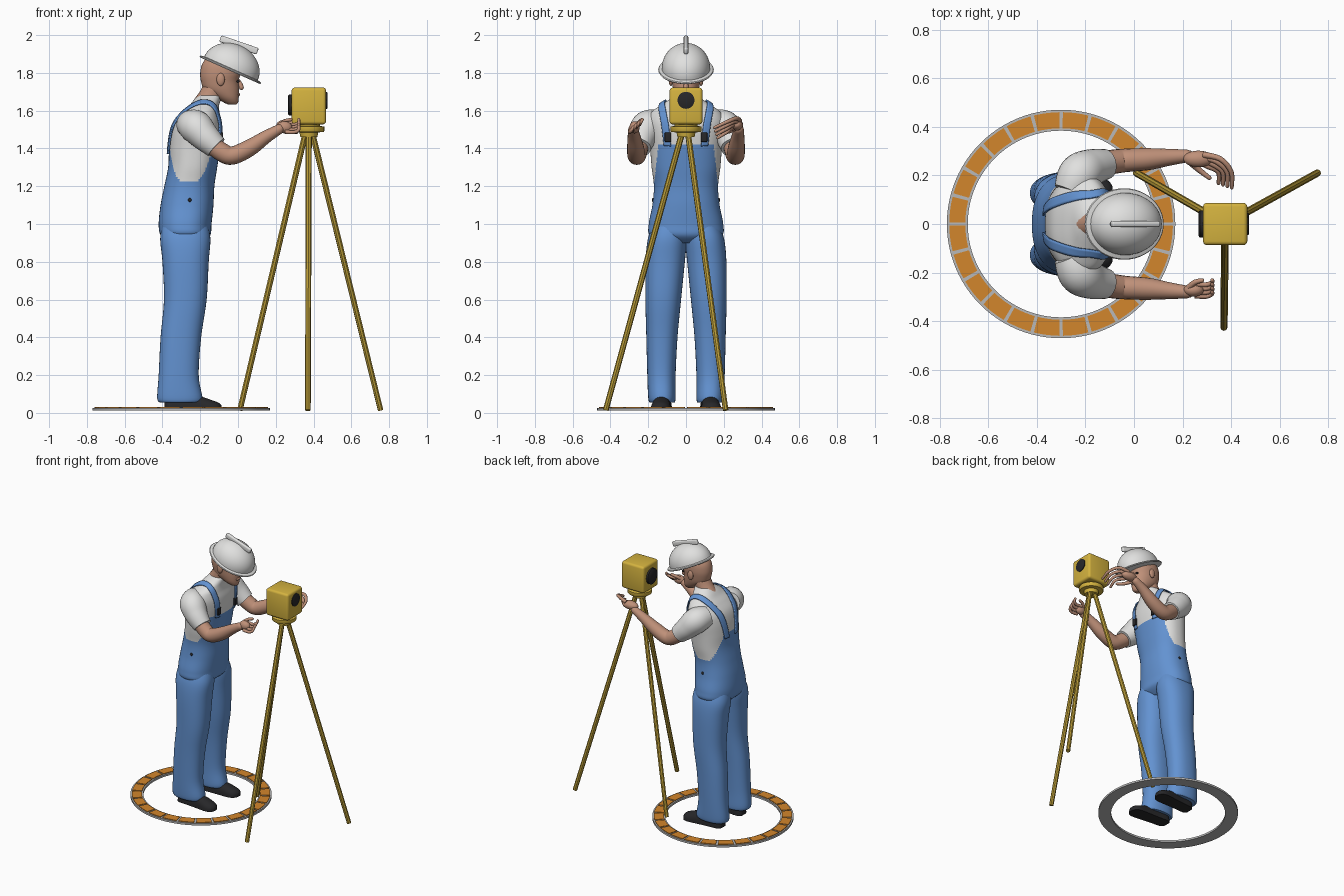
import bpy, bmesh, math
from mathutils import Vector
from mathutils.bvhtree import BVHTree

if "Cube" in bpy.data.objects:
    bpy.data.objects.remove(bpy.data.objects["Cube"])

def material(name, r, g, b):
    m = bpy.data.materials.new(name)
    m.use_nodes = True
    m.diffuse_color = (r, g, b, 1)
    m.node_tree.nodes["Principled BSDF"].inputs["Base Color"].default_value = (r, g, b, 1)
    return m

BLUE = material("denim_blue", .125, .29, .64)
WHITE = material("off_white", .75, .75, .74)
SKIN = material("skin", .52, .28, .19)
YELLOW = material("instrument_yellow", .66, .45, .05)
OLIVE = material("tripod_yellow", .5, .34, .04)
BLACK = material("black", .02, .02, .022)
ORANGE = material("tile_orange", .65, .24, .025)
GREY = material("ring_grey", .48, .48, .48)

def finish(name, bm, mat, sharp=40, loc=(0, 0, 0), tilt=0):
    bmesh.ops.recalc_face_normals(bm, faces=bm.faces)
    me = bpy.data.meshes.new(name)
    bm.to_mesh(me)
    bm.free()
    me.materials.append(mat)
    me.shade_smooth()
    me.set_sharp_from_angle(angle=math.radians(sharp))
    ob = bpy.data.objects.new(name, me)
    ob.location, ob.rotation_euler = loc, (0, math.radians(tilt), 0)
    bpy.context.collection.objects.link(ob)
    return ob

def loft(name, rings, mat, loop=False, sharp=40):
    """Skin a list of point rings; cap the ends unless it loops."""
    bm = bmesh.new()
    rows = [[bm.verts.new(p) for p in ring] for ring in rings]
    n = len(rows[0])
    for a, b in zip(rows, rows[1:] + rows[:1] if loop else rows[1:]):
        for i in range(n):
            bm.faces.new((a[i], a[(i + 1) % n], b[(i + 1) % n], b[i]))
    if not loop:
        bm.faces.new(rows[0])
        bm.faces.new(rows[-1])
    return finish(name, bm, mat, sharp)

def circle(seg):
    return [(math.cos(math.tau * i / seg), math.sin(math.tau * i / seg)) for i in range(seg)]

def smooth(rows, steps):
    """Catmull-Rom interpolation of tuples."""
    out = []
    for i in range(len(rows) - 1):
        p = [rows[max(0, min(len(rows) - 1, i + k))] for k in (-1, 0, 1, 2)]
        for t in [s / steps for s in range(steps)]:
            out.append([b + t * ((c - a) + t * (2 * a - 5 * b + 4 * c - d + t * (3 * b - a - 3 * c + d))) / 2
                        for a, b, c, d in zip(*p)])
    return out + [list(rows[-1])]

def slices(sections, steps, seg, power=2.3):
    """Rounded rings from (z, x back, x front, y low, y high)."""
    outline = [[math.copysign(abs(v) ** (2 / power), v) for v in p] for p in circle(seg)]
    return [[((b + f + (f - b) * c) / 2, (lo + hi + (hi - lo) * s) / 2, z) for c, s in outline]
            for z, b, f, lo, hi in smooth(sections, steps)]

def tube(name, pts, mat, seg=16, steps=5, tip=True):
    """Round tube through (x, y, z, radius) points, with an optional rounded tip."""
    path = smooth(pts, steps)
    if tip:
        end, r = Vector(path[-1][:3]), path[-1][3]
        way = (end - Vector(path[-2][:3])).normalized()
        path += [[*(end + way * r * f), r * k] for f, k in ((.6, .8), (.95, .3))]
    rings = []
    for i, (x, y, z, r) in enumerate(path):
        a, b = path[max(i - 1, 0)], path[min(i + 1, len(path) - 1)]
        q = (Vector(b[:3]) - Vector(a[:3])).to_track_quat('Z', 'Y')
        rings.append([Vector((x, y, z)) + q @ Vector((r * c, r * s, 0)) for c, s in circle(seg)])
    return loft(name, rings, mat)

def box(name, loc, size, mat, bevel, tilt=0):
    bm = bmesh.new()
    bmesh.ops.create_cube(bm, size=1)
    bmesh.ops.scale(bm, vec=size, verts=bm.verts)
    bmesh.ops.bevel(bm, geom=bm.edges[:], offset=bevel, segments=3, profile=.5, affect='EDGES')
    finish(name, bm, mat, 40, loc, tilt)

def ball(name, loc, size, mat):
    bm = bmesh.new()
    bmesh.ops.create_uvsphere(bm, u_segments=20, v_segments=12, radius=1)
    bmesh.ops.scale(bm, vec=size, verts=bm.verts)
    finish(name, bm, mat, 40, loc)

def lathe(name, profile, mat, stretch=1):
    return loft(name, [[(r * stretch * c, r * s, z) for c, s in circle(48)] for r, z in profile], mat)

def arc_band(name, angles, r0, r1, z0, z1, mat, loop=False):
    corners = ((r0, z0), (r1, z0), (r1, z1), (r0, z1))
    loft(name, [[(r * math.cos(a) - .3, r * math.sin(a), z) for r, z in corners] for a in angles], mat, loop)

# Ground ring with tiles
arc_band("ground_ring", [math.tau * i / 96 for i in range(96)], .384, .47, .012, .026, GREY, True)
for i in range(24):
    arc_band("ring_tile", [math.tau * (i + .06 + .22 * k) / 24 for k in range(5)], .394, .46, .024, .031, ORANGE)

# Tripod and instrument
TX = .375
for x, y in ((.755, .21), (.37, -.425), (.01, .21)):
    tube("tripod_leg", [(x, y, .014, .015), (TX + (x - TX) * .05, y * .05, 1.48, .016)], OLIVE, 8, 1, False)
lathe("instrument_base", [(.045, 1.46), (.05, 1.485), (.078, 1.487), (.082, 1.492), (.082, 1.515), (.06, 1.52),
                          (.06, 1.54)], YELLOW).location.x = TX
box("instrument_body", (TX, 0, 1.625), (.182, .174, .195), YELLOW, .016)
for name, x0, x1, z, r in (("eyepiece_disc", .29, .266, 1.63, .056), ("lens_disc", .46, .474, 1.655, .045)):
    tube(name, [(x0, 0, z, r), (x1 * .8 + x0 * .2, 0, z, r), (x1, 0, z, r * .88)], BLACK, 32, 1, False)

# Torso: overalls below and as a bib, shirt elsewhere
torso = loft("torso", slices([
    (.9, -.37, -.19, -.1, .1), (.94, -.41, -.147, -.19, .19), (1, -.42, -.14, -.197, .197),
    (1.1, -.41, -.13, -.178, .178), (1.2, -.39, -.125, -.17, .17), (1.3, -.37, -.11, -.182, .182),
    (1.4, -.365, -.095, -.19, .19), (1.48, -.355, -.086, -.2, .2), (1.54, -.335, -.088, -.205, .205),
    (1.59, -.295, -.098, -.185, .185), (1.625, -.26, -.1, -.14, .14), (1.655, -.235, -.095, -.095, .095),
    (1.68, -.21, -.09, -.06, .06)], 8, 112), BLUE, sharp=70)
torso.data.materials.append(WHITE)
for f in torso.data.polygons:
    x, y, z = f.center
    top, taper = (1.425, .11) if f.normal.x > 0 else (1.4, .55)
    bib = z < top and abs(y) < .168 - taper * (z - 1.22)
    f.material_index = 0 if bib or z < 1.225 else 1
surface = BVHTree.FromPolygons([v.co for v in torso.data.vertices], [p.vertices[:] for p in torso.data.polygons])

for s, side in ((1, "left_"), (-1, "right_")):
    # Trouser leg and shoe
    leg = [(.055, -.415, -.2, .06, .192), (.08, -.428, -.188, .055, .2), (.2, -.42, -.208, .055, .205),
           (.4, -.41, -.195, .045, .21), (.6, -.392, -.166, .026, .215), (.8, -.4, -.155, .006, .214),
           (.92, -.412, -.146, -.005, .202), (1, -.4, -.16, -.005, .175)]
    loft(side + "trouser_leg", slices([(z, b, f, s * i, s * o) for z, b, f, i, o in leg], 5, 40), BLUE)
    shoe = smooth([(-.388, .025, .045), (-.365, .045, .075), (-.28, .047, .085), (-.2, .051, .075),
                   (-.14, .053, .056), (-.105, .042, .043), (-.088, .018, .028)], 4)
    loft(side + "shoe", [[(x, s * (.142 + .06 * x) + w * c, .012 + h * max(0, v) ** .7) for c, v in circle(28)]
                         for x, w, h in shoe], BLACK, sharp=60)

    # Sleeve and arm
    tube(side + "sleeve", [(-.26, s * .13, 1.53, .072), (-.225, s * .2, 1.515, .088), (-.175, s * .232, 1.462, .077),
                           (-.115, s * .247, 1.405, .062)], WHITE, 28, 6, False)
    tube(side + "arm", [(-.15, s * .243, 1.43, .05), (-.085, s * .256, 1.38, .05), (-.03, s * .262, 1.362, .048),
                        (.06, s * .267, 1.402, .045), (.15, s * .275, 1.462, .034), (.22, s * .28, 1.503, .026)], SKIN, 20)

    # Strap laid over the torso surface
    bm = bmesh.new()
    rows = []
    for x, y, z in smooth([(-.38, .055, 1.37), (-.34, .075, 1.5), (-.28, .105, 1.6), (-.18, .13, 1.66),
                           (-.1, .13, 1.6), (-.08, .115, 1.52), (-.08, .105, 1.41)], 7):
        hits = [surface.find_nearest((x, s * (y + k * .011), z)) for k in range(-2, 3)]
        rows.append([bm.verts.new(h[0] + h[1] * .008) for h in hits])
    for a, b in zip(rows, rows[1:]):
        for k in range(4):
            bm.faces.new((a[k], a[k + 1], b[k + 1], b[k]))
    solid = finish(side + "strap", bm, BLUE, 80).modifiers.new("thickness", 'SOLIDIFY')
    solid.thickness, solid.offset = .008, 0

    # Fittings and face details
    buckle = surface.find_nearest((-.06, s * .108, 1.455))[0]
    box(side + "buckle", buckle + Vector((.012, 0, 0)), (.016, .034, .05), BLACK, .004)
    ball(side + "hip_button", surface.find_nearest((-.25, s * .25, 1.135))[0], (.01, .006, .01), BLACK)
    ball(side + "ear", (-.092, s * .08, 1.765), (.022, .012, .034), SKIN)
    ball(side + "eye", (0, s * .031, 1.755), (.008, .012, .007), BLACK)

# Right hand: open, fingers forward and curling up
ball("right_palm", (.245, -.272, 1.512), (.042, .027, .032), SKIN)
for k in range(4):
    y, z = -.295 + .016 * k, 1.488 + .013 * k
    tube("right_finger", [(.25, y, z, .011), (.295, y - .003, z - .002, .01), (.32, y + .006, z + .008, .009),
                          (.322, y + .016, z + .026, .008)], SKIN, 10, 3)
tube("right_thumb", [(.225, -.262, 1.525, .013), (.25, -.24, 1.545, .011), (.28, -.232, 1.553, .009)], SKIN, 10, 3)

# Left hand: arched, fingers reaching toward the instrument
ball("left_palm", (.265, .268, 1.525), (.062, .034, .03), SKIN)
for k in range(4):
    d = -.018 * k
    tube("left_finger", [(.285, .285 - .012 * k, 1.545 + d * .7, .013), (.355 + d, .268 - .01 * k, 1.56 + d, .011),
                         (.4 + d, .215, 1.54 + d, .01), (.402 + d, .15 + .006 * k, 1.51 + d, .008)], SKIN, 10, 4)
tube("left_thumb", [(.225, .262, 1.51, .015), (.265, .225, 1.49, .012), (.31, .19, 1.485, .009)], SKIN, 10, 4)

# Neck and head
tube("neck", [(-.18, 0, 1.62, .066), (-.145, 0, 1.68, .06), (-.11, 0, 1.76, .058)], SKIN, 24, 4, False)
loft("head", slices([(z, b, f, -w, w) for z, b, f, w in (
    (1.632, -.05, -.012, .015), (1.643, -.075, 0, .032), (1.67, -.12, .004, .052), (1.71, -.178, .006, .067),
    (1.755, -.196, .003, .075), (1.8, -.2, .012, .08), (1.85, -.188, 0, .074), (1.9, -.15, -.03, .045))],
    5, 36, 2.1), SKIN)
tube("nose", [(0, 0, 1.765, .008), (.013, 0, 1.738, .012), (.018, 0, 1.722, .013)], SKIN, 12, 3)
ball("mouth", (.004, 0, 1.686), (.008, .024, .008), SKIN)

# Hard hat
dome = [(.128 * math.cos(k * .112), .008 + .13 * math.sin(k * .112)) for k in range(14)]
brim = [(.11, -.006), (.144, -.006), (.147, -.001), (.144, .004)]
hat = lathe("hard_hat", brim + dome + [(.002, .138)], WHITE, 1.21)
hat.location, hat.rotation_euler = (-.04, 0, 1.817), (0, math.radians(24), 0)
box("hat_ridge", (.005, 0, 1.948), (.21, .024, .036), WHITE, .008, 19)
